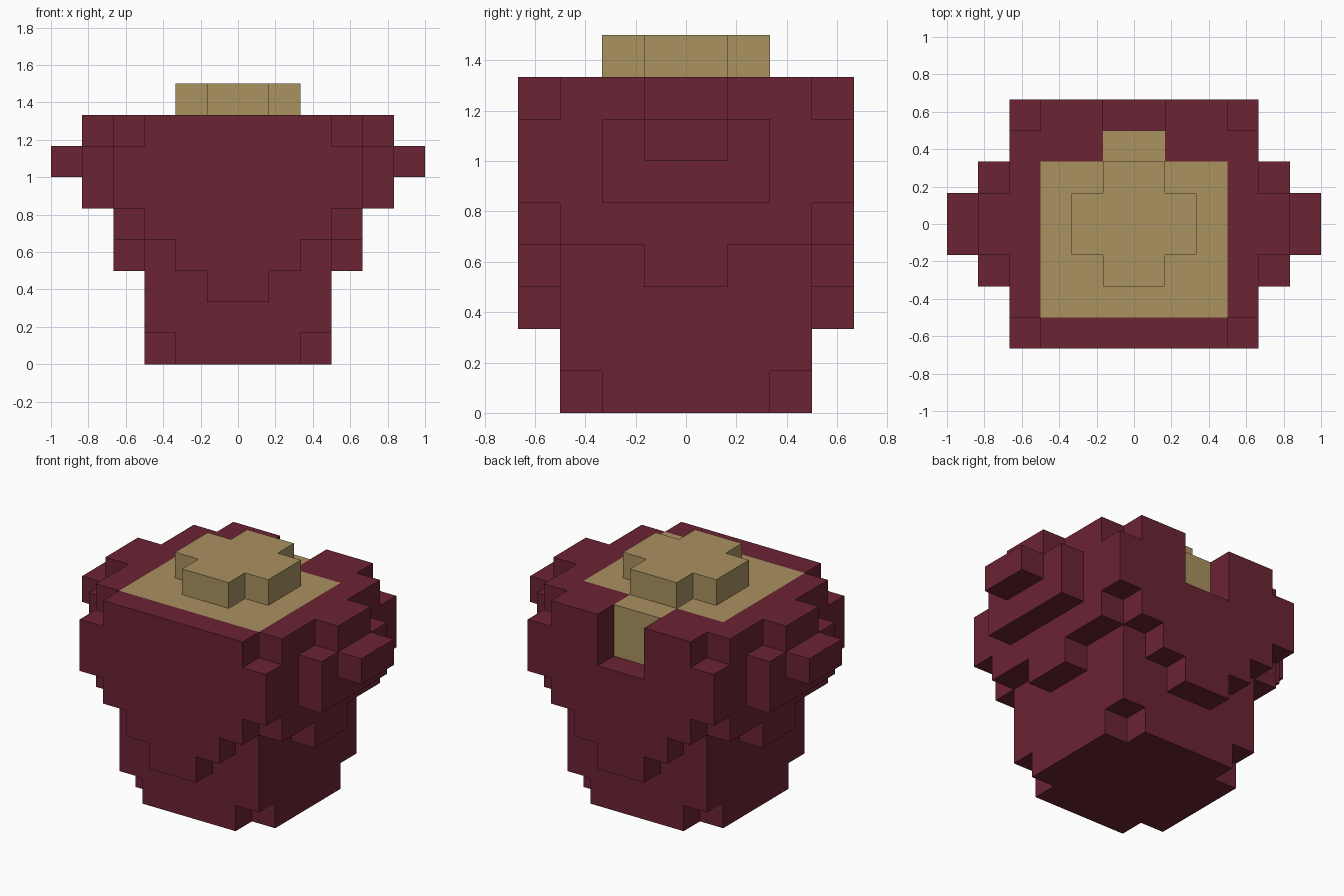
import bpy, bmesh, math
from mathutils import Vector

cube = bpy.data.objects.get("Cube")
if cube:
    bpy.data.objects.remove(cube, do_unlink=True)

U = 1 / 6  # size of one block


def material(name, rgb):
    m = bpy.data.materials.new(name)
    m.use_nodes = True
    m.diffuse_color = (*rgb, 1)
    bsdf = next(n for n in m.node_tree.nodes if n.type == 'BSDF_PRINCIPLED')
    bsdf.inputs["Base Color"].default_value = (*rgb, 1)
    bsdf.inputs["Roughness"].default_value = 0.8
    return m


MAROON = material("maroon", (0.145, 0.0168, 0.0331))
TAN = material("tan", (0.402, 0.287, 0.117))


def cells(x0, x1, y0, y1, z0, z1):
    """Blocks filling a box given in block units."""
    return {(x, y, z) for x in range(x0, x1) for y in range(y0, y1) for z in range(z0, z1)}


def wide(hx, hy, z0, z1):
    """Box centred on the vertical axis."""
    return cells(-hx, hx, -hy, hy, z0, z1)


def corners(lo, z0, z1):
    """The four one-block corner columns starting at distance lo."""
    out = set()
    for x in (lo, -lo - 1):
        for y in (lo, -lo - 1):
            out |= cells(x, x + 1, y, y + 1, z0, z1)
    return out


def build(name, blocks, mats, rule=None):
    """Outer skin of a set of blocks, with flat areas merged."""
    bm = bmesh.new()
    verts = {}

    def vert(p):
        key = tuple(round(c) for c in p)
        if key not in verts:
            verts[key] = bm.verts.new(Vector(key) * U)
        return verts[key]

    for c in blocks:
        for axis in range(3):
            for sign in (-1, 1):
                n = Vector((0, 0, 0))
                n[axis] = sign
                if tuple(round(a + b) for a, b in zip(c, n)) in blocks:
                    continue
                a = Vector((0, 0, 0))
                a[(axis + 1) % 3] = 0.5
                b = n.cross(a)
                mid = Vector(c) + Vector((0.5, 0.5, 0.5)) + n * 0.5
                f = bm.faces.new([vert(mid + s * a + t * b)
                                  for s, t in ((-1, -1), (1, -1), (1, 1), (-1, 1))])
                if rule:
                    f.material_index = rule(mid, n)
    bm.normal_update()
    bmesh.ops.dissolve_limit(bm, angle_limit=math.radians(1), verts=bm.verts[:],
                             edges=bm.edges[:], delimit={'MATERIAL'})
    me = bpy.data.meshes.new(name)
    bm.to_mesh(me)
    bm.free()
    for m in mats:
        me.materials.append(m)
    ob = bpy.data.objects.new(name, me)
    bpy.context.collection.objects.link(ob)
    return ob


# Core with clipped bottom corners
body = wide(3, 3, 0, 8) - corners(2, 0, 1)
# Wide upper block with clipped top corners
body |= wide(4, 4, 5, 8) - corners(3, 7, 8)
# Stepped drop on the front and back
for half, z in ((3, 4), (2, 3), (1, 2)):
    body |= wide(half, 4, z, z + 1)
# Stepped drop on both sides
body |= wide(4, 3, 4, 5) | wide(4, 1, 3, 4)
# Side lugs with tips
body |= wide(5, 2, 5, 7) | wide(5, 1, 7, 8) | wide(6, 1, 6, 7)
# Notch in the back rim
body -= cells(-1, 1, 3, 4, 6, 8)


def body_colour(p, n):
    inlay = n.z > 0.5 and p.z > 7.9 and abs(p.x) < 3 and -3 < p.y < 2
    strip = n.z > 0.5 and p.z > 7.9 and abs(p.x) < 1 and 2 < p.y < 3
    notch = n.y > 0.5 and abs(p.x) < 1 and 2.9 < p.y < 3.1 and p.z > 6
    return int(inlay or strip or notch)


build("body", body, [MAROON, TAN], body_colour)

# Cross-shaped raised top
build("top_cross", wide(2, 1, 8, 9) | wide(1, 2, 8, 9), [TAN])
